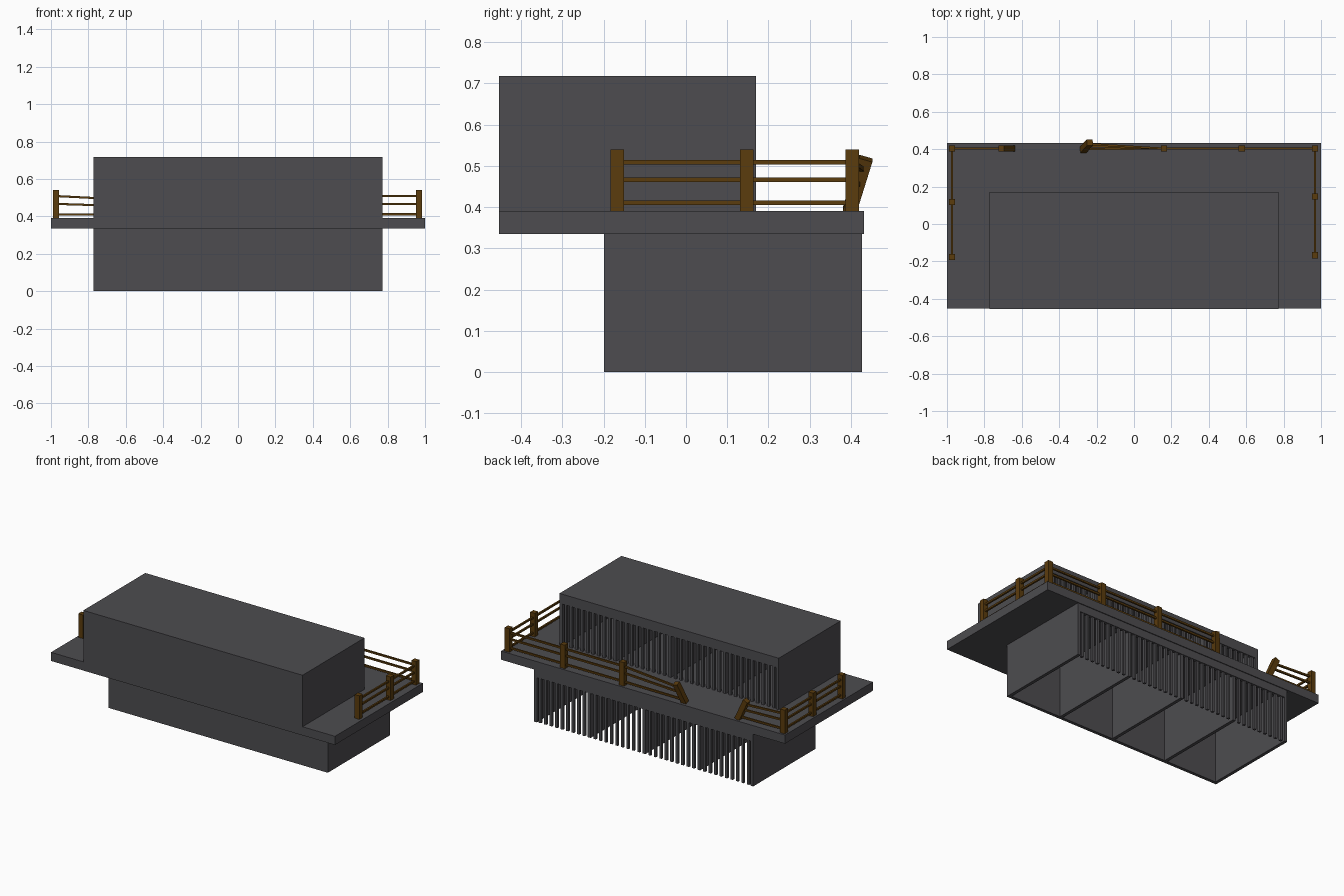
import bpy, bmesh
from mathutils import Vector, Matrix

if "Cube" in bpy.data.objects:
    bpy.data.objects.remove(bpy.data.objects["Cube"])


def material(name, rgb):
    m = bpy.data.materials.new(name)
    m.diffuse_color = (*rgb, 1)
    m.use_nodes = True
    m.node_tree.nodes["Principled BSDF"].inputs["Base Color"].default_value = m.diffuse_color
    return m


CONCRETE = material("dark grey concrete", (0.075, 0.073, 0.080))
WOOD = material("brown wood", (0.105, 0.045, 0.004))


def finish(name, bm, mat):
    mesh = bpy.data.meshes.new(name)
    bm.to_mesh(mesh)
    bm.free()
    mesh.materials.append(mat)
    obj = bpy.data.objects.new(name, mesh)
    bpy.context.collection.objects.link(obj)
    return obj


def add_box(bm, lo, hi):
    lo, hi = Vector(lo), Vector(hi)
    bmesh.ops.create_cube(bm, size=1, matrix=Matrix.Translation((lo + hi) / 2)
                          @ Matrix.Diagonal((*(hi - lo), 1)))


def add_beam(bm, a, b, width):
    """Square beam between two points."""
    a, b = Vector(a), Vector(b)
    d = b - a
    up = Vector((0, 1, 0)) if abs(d.normalized().z) > 0.7 else Vector((0, 0, 1))
    side = d.cross(up).normalized()
    up = side.cross(d).normalized()
    rot = Matrix((side, up, d.normalized())).transposed().to_4x4()
    bmesh.ops.create_cube(bm, size=1, matrix=Matrix.Translation((a + b) / 2)
                          @ rot @ Matrix.Diagonal((width, width, d.length, 1)))


HALF = 0.772        # half width of both storeys
WALL = 0.02
CELLS, BARS = 4, 9
SLAB_LO, SLAB_HI = 0.335, 0.39


def storey(name, y0, y1, z0, z1, header, wall_z0):
    # Solid wall at the front, side walls and header, open towards +y
    bm = bmesh.new()
    add_box(bm, (-HALF, y0, wall_z0), (HALF, y0 + WALL, z1))
    for s in (-1, 1):
        xs = sorted((s * HALF, s * (HALF - WALL)))
        add_box(bm, (xs[0], y0 + WALL, z0), (xs[1], y1, z1))
    add_box(bm, (-HALF + WALL, y1 - WALL, z1 - header), (HALF - WALL, y1, z1))
    finish(name + "_walls", bm, CONCRETE)

    # Partitions between the cells
    pitch = 2 * HALF / CELLS
    bm = bmesh.new()
    for i in range(1, CELLS):
        x = -HALF + i * pitch
        add_box(bm, (x - WALL / 2, y0 + WALL, z0), (x + WALL / 2, y1 - 0.004, z1 - 0.005))
    finish(name + "_partitions", bm, CONCRETE)

    # Vertical bars closing each cell
    bm = bmesh.new()
    for i in range(CELLS):
        for j in range(1, BARS + 1):
            x = -HALF + pitch * (i + j / (BARS + 1))
            add_box(bm, (x - 0.008, y1 - 0.019, z0), (x + 0.008, y1 - 0.004, z1 - header))
    finish(name + "_bars", bm, CONCRETE)


storey("lower_storey", -0.199, 0.427, 0, SLAB_LO, 0.05, 0)
storey("upper_storey", -0.4535, 0.17, SLAB_HI, 0.70, 0.045, SLAB_LO)

# Roof of the upper storey
bm = bmesh.new()
add_box(bm, (-HALF, -0.4535, 0.70), (HALF, 0.17, 0.718))
finish("roof", bm, CONCRETE)

# Walkway slab between the storeys
bm = bmesh.new()
add_box(bm, (-1, -0.453, SLAB_LO), (1, 0.432, SLAB_HI))
finish("walkway_slab", bm, CONCRETE)


def railing(name, posts):
    """Posts given as (base x, base y, top x, top y, top z), joined by three rails."""
    bm = bmesh.new()
    axes = [(Vector((p[0], p[1], SLAB_HI)), Vector(p[2:])) for p in posts]
    for base, top in axes:
        add_beam(bm, base, top, 0.033)
    finish(name + "_posts", bm, WOOD)
    bm = bmesh.new()
    for (b0, t0), (b1, t1) in zip(axes, axes[1:]):
        for f in (0.14, 0.51, 0.79):
            add_beam(bm, b0.lerp(t0, f), b1.lerp(t1, f), 0.011)
    finish(name + "_rails", bm, WOOD)


def upright(x, y):
    return (x, y, x, y, 0.54)


# Railings on both sides of the broken gap, each ending in a leaning post
railing("right_railing", [upright(0.967, -0.167), upright(0.967, 0.147), upright(0.967, 0.403),
                          upright(0.576, 0.403), upright(0.16, 0.403),
                          (-0.272, 0.396, -0.236, 0.436, 0.518)])
railing("left_railing", [upright(-0.973, -0.177), upright(-0.973, 0.118), upright(-0.973, 0.403),
                         (-0.65, 0.403, -0.71, 0.403, 0.522)])
